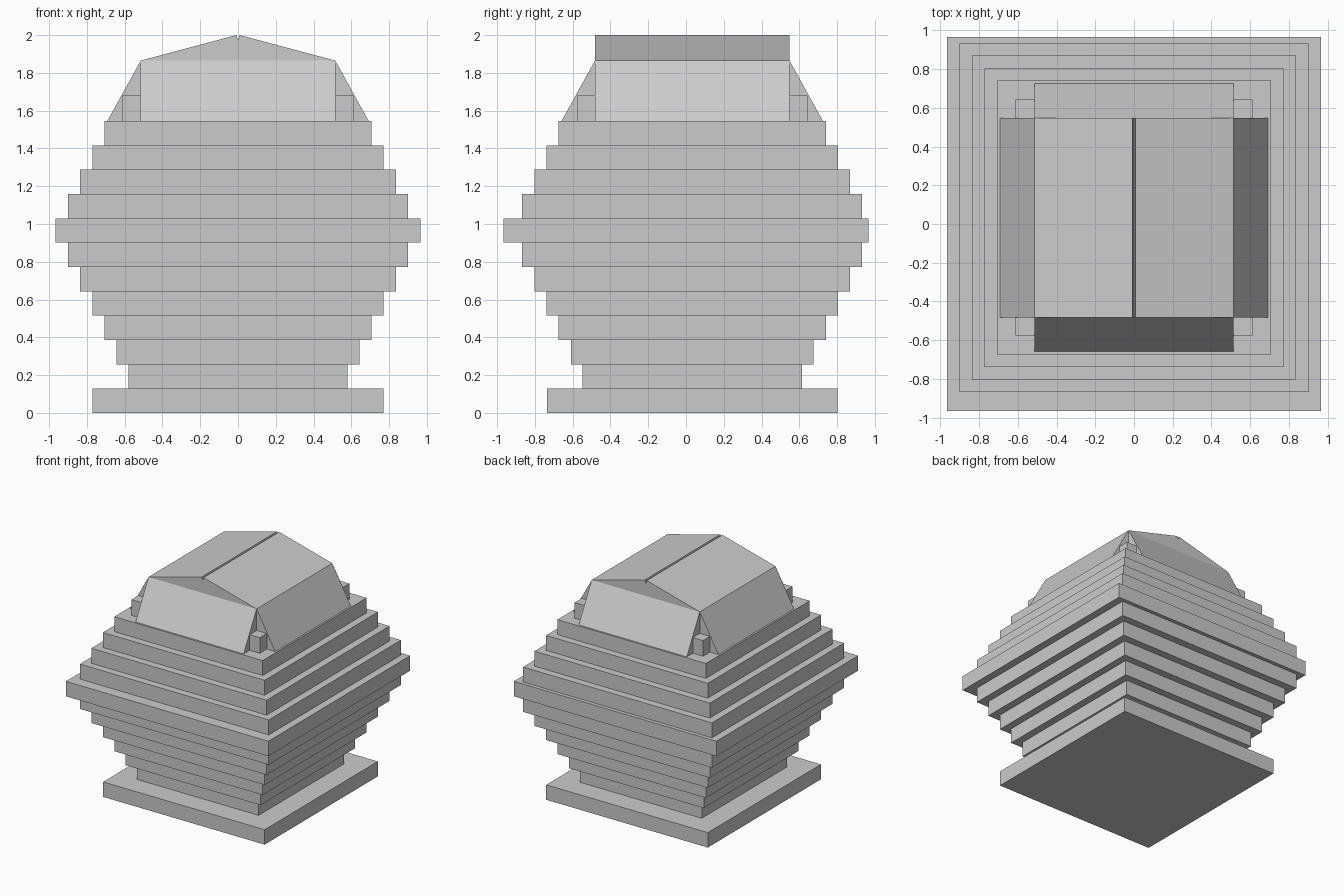
import bpy
import bmesh
from mathutils import Vector

if "Cube" in bpy.data.objects:
    bpy.data.objects.remove(bpy.data.objects["Cube"])

grey = bpy.data.materials.new("stone grey")
grey.diffuse_color = (0.60, 0.60, 0.60, 1)
grey.use_nodes = True
grey.node_tree.nodes["Principled BSDF"].inputs["Base Color"].default_value = grey.diffuse_color


def finish(name, bm):
    bmesh.ops.recalc_face_normals(bm, faces=bm.faces)
    mesh = bpy.data.meshes.new(name)
    bm.to_mesh(mesh)
    bm.free()
    mesh.materials.append(grey)
    obj = bpy.data.objects.new(name, mesh)
    bpy.context.collection.objects.link(obj)


def box(name, lo, hi):
    lo, hi = Vector(lo), Vector(hi)
    bm = bmesh.new()
    bmesh.ops.create_cube(bm, size=1)
    bmesh.ops.scale(bm, vec=hi - lo, verts=bm.verts)
    bmesh.ops.translate(bm, vec=(lo + hi) / 2, verts=bm.verts)
    finish(name, bm)


def prism(name, profile, a, b, place):
    """Extrude a (u, z) profile from a to b; place maps (u, along, z) to a point."""
    bm = bmesh.new()
    ends = [[bm.verts.new(place(u, t, z)) for u, z in profile] for t in (a, b)]
    bm.faces.new(ends[0])
    bm.faces.new(ends[1])
    n = len(profile)
    for i in range(n):
        j = (i + 1) % n
        bm.faces.new((ends[0][i], ends[0][j], ends[1][j], ends[1][i]))
    finish(name, bm)


CY = 0.033               # the tiers sit slightly behind the widest one
STEP = 1.545 / 12        # tier height
TOP = 1.545              # top of the tiers
EAVE = 1.865             # top of the side wedges
HALF = 0.515             # half width of the crown

# Stepped tiers: wide foot, then growing to the widest and shrinking again
halves = [0.77, 0.58, 0.643, 0.707, 0.771, 0.836, 0.90, 0.965, 0.90, 0.836, 0.771, 0.707]
for i, h in enumerate(halves):
    cy = 0 if i == 7 else CY
    box("foot" if i == 0 else f"tier_{i}",
        (-h, cy - h, i * STEP), (h, cy + h, (i + 1) * STEP))

# Crown core
box("crown_core", (-HALF, CY - HALF, TOP), (HALF, CY + HALF, EAVE))

# Sloping wedges on the four sides of the crown
slope = [(HALF, TOP), (0.692, TOP), (HALF, EAVE)]
for s, side in ((1, "right"), (-1, "left")):
    prism(f"{side}_wedge", slope, -HALF, HALF,
          lambda u, t, z: (s * u, CY + t, z))
for s, side in ((1, "back"), (-1, "front")):
    prism(f"{side}_wedge", slope, -HALF, HALF,
          lambda u, t, z: (t, CY + s * u, z))

# Two roof wedges meeting at the ridge with a narrow groove
roof = [(0, EAVE), (HALF, EAVE), (0.009, 2.0), (0, 1.972)]
for s, side in ((1, "right"), (-1, "left")):
    prism(f"{side}_roof", roof, -HALF, HALF,
          lambda u, t, z: (s * u, CY + t, z))

# Small posts in the four crown corners
for sx in (-1, 1):
    for sy in (-1, 1):
        xs = sorted((sx * HALF, sx * 0.612))
        ys = sorted((CY + sy * HALF, CY + sy * 0.61))
        box("corner_post", (xs[0], ys[0], TOP), (xs[1], ys[1], 1.68))
